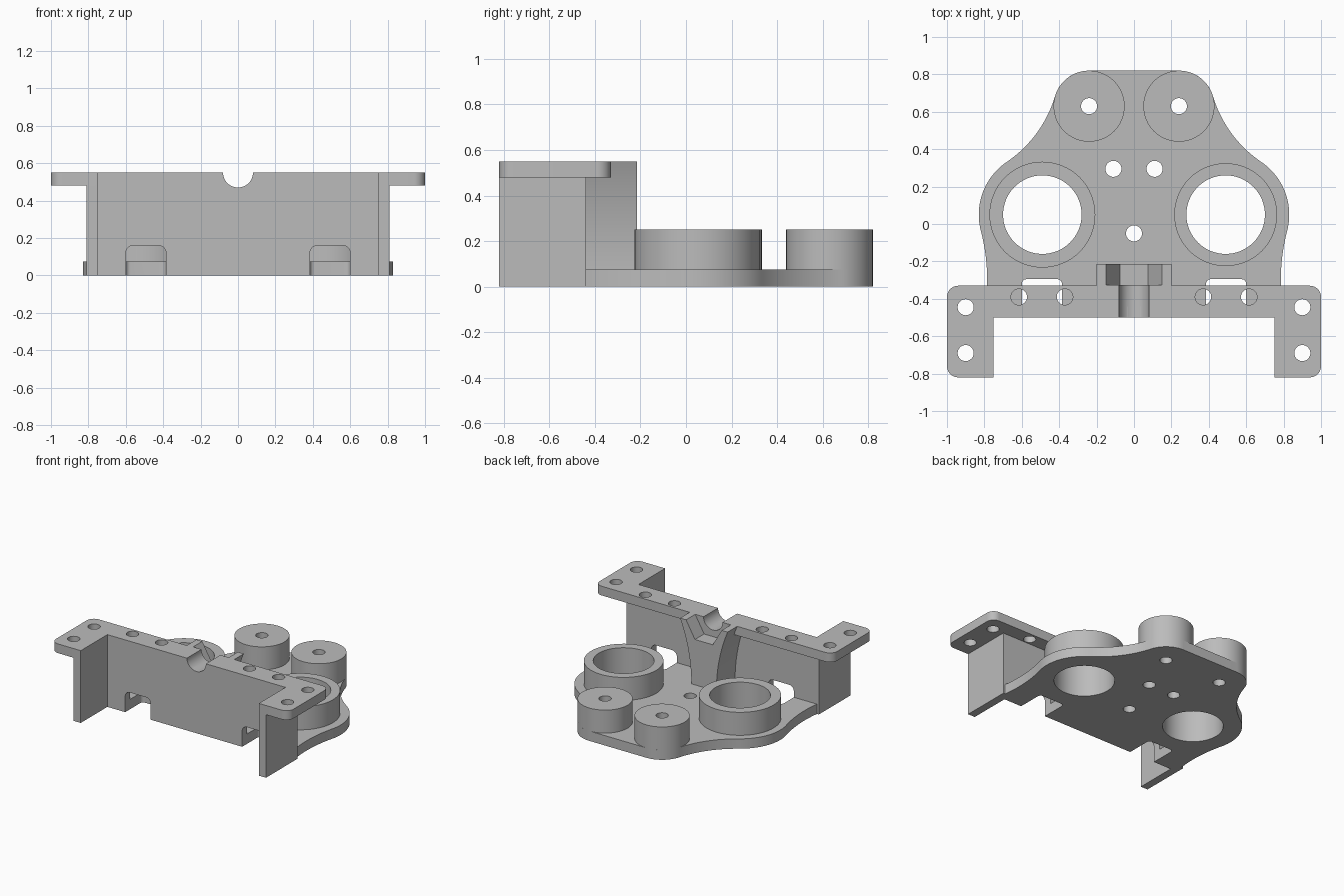
import bpy, bmesh
from math import sin, cos, pi, atan2, acos, hypot, radians

cube = bpy.data.objects.get("Cube")
if cube:
    bpy.data.objects.remove(cube, do_unlink=True)

grey = bpy.data.materials.new("plain grey")
grey.use_nodes = True
colour = (0.5, 0.5, 0.5, 1)
grey.diffuse_color = colour
grey.node_tree.nodes["Principled BSDF"].inputs["Base Color"].default_value = colour


def arc(cx, cy, r, a, b, n=24):
    """Points on an arc from angle a to angle b."""
    return [(cx + r * cos(a + (b - a) * i / n), cy + r * sin(a + (b - a) * i / n))
            for i in range(n + 1)]


def circle(cx, cy, r, n=64):
    return arc(cx, cy, r, 0, 2 * pi, n)[:-1]


def box(x0, x1, y0, y1):
    return [(x0, y0), (x1, y0), (x1, y1), (x0, y1)]


def mirror(half):
    """Close a right-hand profile with its reflection."""
    return half + [(-x, y) for x, y in reversed(half)]


def prism(name, pts, lo, hi, axis="z"):
    """Extrude a plan (axis z) or front-view (axis y) outline from lo to hi."""
    bm = bmesh.new()
    place = (lambda p: (p[0], p[1], lo)) if axis == "z" else (lambda p: (p[0], lo, p[1]))
    face = bm.faces.new([bm.verts.new(place(p)) for p in pts])
    grown = bmesh.ops.extrude_face_region(bm, geom=[face])["geom"]
    step = (0, 0, hi - lo) if axis == "z" else (0, hi - lo, 0)
    bmesh.ops.translate(bm, vec=step, verts=[v for v in grown if isinstance(v, bmesh.types.BMVert)])
    bmesh.ops.recalc_face_normals(bm, faces=bm.faces)
    mesh = bpy.data.meshes.new(name)
    bm.to_mesh(mesh)
    bm.free()
    mesh.materials.append(grey)
    obj = bpy.data.objects.new(name, mesh)
    bpy.context.collection.objects.link(obj)
    return obj


def combine(obj, others, operation="DIFFERENCE"):
    """Apply booleans and drop the helper solids."""
    bpy.context.view_layer.objects.active = obj
    for other in others:
        other.hide_render = True
        mod = obj.modifiers.new("boolean", "BOOLEAN")
        mod.operation, mod.solver, mod.object = operation, "EXACT", other
        bpy.ops.object.modifier_apply(modifier=mod.name)
        bpy.data.objects.remove(other, do_unlink=True)


def drill(x, y, r=0.043, lo=-0.1, hi=0.7):
    return prism("drill", circle(x, y, r, 32 if r < 0.1 else 64), lo, hi)


def bore():
    return prism("bore", circle(0, 0.55, 0.08, 48), -0.6, -0.3, "y")


# Main dimensions
PLATE, BOSS, SHELF, TOP = 0.075, 0.25, 0.48, 0.55
PX, PY, PR = 0.24, 0.63, 0.19          # rear posts
RX, RY, LOBE = 0.49, 0.05, 0.34        # ring seats and plate lobes
NOTCH = (0.385, 0.6)

# Base plate: post arc, concave fillet, lobe arc, concave waist
fillet, waist = 0.65, 1.04
wx, wy = RX + 1.335, -0.3
d = hypot(PX - RX, PY - RY)
a, b = LOBE + fillet, PR + fillet
ang = atan2(PY - RY, PX - RX) - acos((a * a + d * d - b * b) / (2 * a * d))
fx, fy = RX + a * cos(ang), RY + a * sin(ang)
post_end = atan2(fy - PY, fx - PX)
waist_start = atan2(wy - RY, wx - RX)
half = arc(PX, PY, PR, pi / 2, post_end)
half += arc(fx, fy, fillet, post_end + pi, ang + pi)[1:]
half += arc(RX, RY, LOBE, ang, waist_start)[1:]
half += arc(wx, wy, waist, waist_start + pi, pi + 0.135)[1:]
half[-1] = (half[-1][0], -0.44)
base = prism("base_plate", mirror(half), 0, PLATE)
cuts = [drill(x, y) for x, y in [(0.11, 0.295), (-0.11, 0.295), (0, -0.05)]]
for s in (1, -1):
    n0, n1, r = *NOTCH, 0.025
    slot = [(n0, -0.6), (n1, -0.6)] + arc(n1 - r, -0.295 - r, r, 0, pi / 2, 6)
    slot += arc(n0 + r, -0.295 - r, r, pi / 2, pi, 6)
    cuts += [drill(s * PX, PY), drill(s * RX, RY, 0.21),
             prism("slot", [(s * x, y) for x, y in slot], -0.1, 0.2)]
combine(base, cuts)

# Ring seats and posts standing on the plate
parts = [base]
for s, side, ring_r in ((1, "left", 0.275), (-1, "right", 0.283)):
    ring = prism(side + "_ring_seat", circle(s * RX, RY, ring_r), PLATE, BOSS)
    combine(ring, [drill(s * RX, RY, 0.21)])
    post = prism(side + "_rear_post", circle(s * PX, PY, PR), PLATE, BOSS)
    combine(post, [drill(s * PX, PY)])
    side_wall = prism(side + "_side_wall", box(*sorted((s * 0.75, s * 0.81)), -0.82, -0.44), 0, SHELF)
    parts += [ring, post, side_wall]

# Front wall with two round-topped openings and the bore groove
wall = prism("front_wall", box(-0.75, 0.75, -0.5, -0.44), 0, SHELF)
cuts = [bore()]
for s in (1, -1):
    n0, n1, r = *NOTCH, 0.04
    gate = [(n0, -0.1), (n1, -0.1)] + arc(n1 - r, 0.16 - r, r, 0, pi / 2, 8)
    gate += arc(n0 + r, 0.16 - r, r, pi / 2, pi, 8)
    cuts.append(prism("gate", [(s * x, z) for x, z in gate], -0.6, -0.4, "y"))
combine(wall, cuts)

# U-shaped mounting flange, joined to the flared centre rib
r = 0.06
half = arc(1 - r, -0.33 - r, r, pi / 2, 0, 8) + arc(1 - r, -0.82 + r, r, 0, -pi / 2, 8)
half += [(0.75, -0.82), (0.75, -0.5)]
flange = prism("mounting_flange", mirror(half), SHELF, TOP)
flare = 1.235
half = arc(0.105 + flare, PLATE, flare, pi, pi - 0.3948, 20)
half[-1] = (half[-1][0], TOP)
rib = prism("centre_rib", mirror(half), -0.44, -0.215, "y")
combine(flange, [rib], "UNION")
nut = prism("nut_pocket", arc(0, TOP, 0.15, 0, 2 * pi, 6)[:-1], -0.325, -0.1, "y")
cuts = [bore(), nut]
for s in (1, -1):
    cuts += [drill(s * x, y) for x, y in
             [(0.9, -0.445), (0.9, -0.69), (0.615, -0.39), (0.37, -0.39)]]
combine(flange, cuts)
parts += [wall, flange]

# Smooth curved walls, keep edges crisp
bpy.ops.object.select_all(action="DESELECT")
for obj in parts:
    obj.select_set(True)
bpy.context.view_layer.objects.active = base
bpy.ops.object.shade_smooth_by_angle(angle=radians(30))
